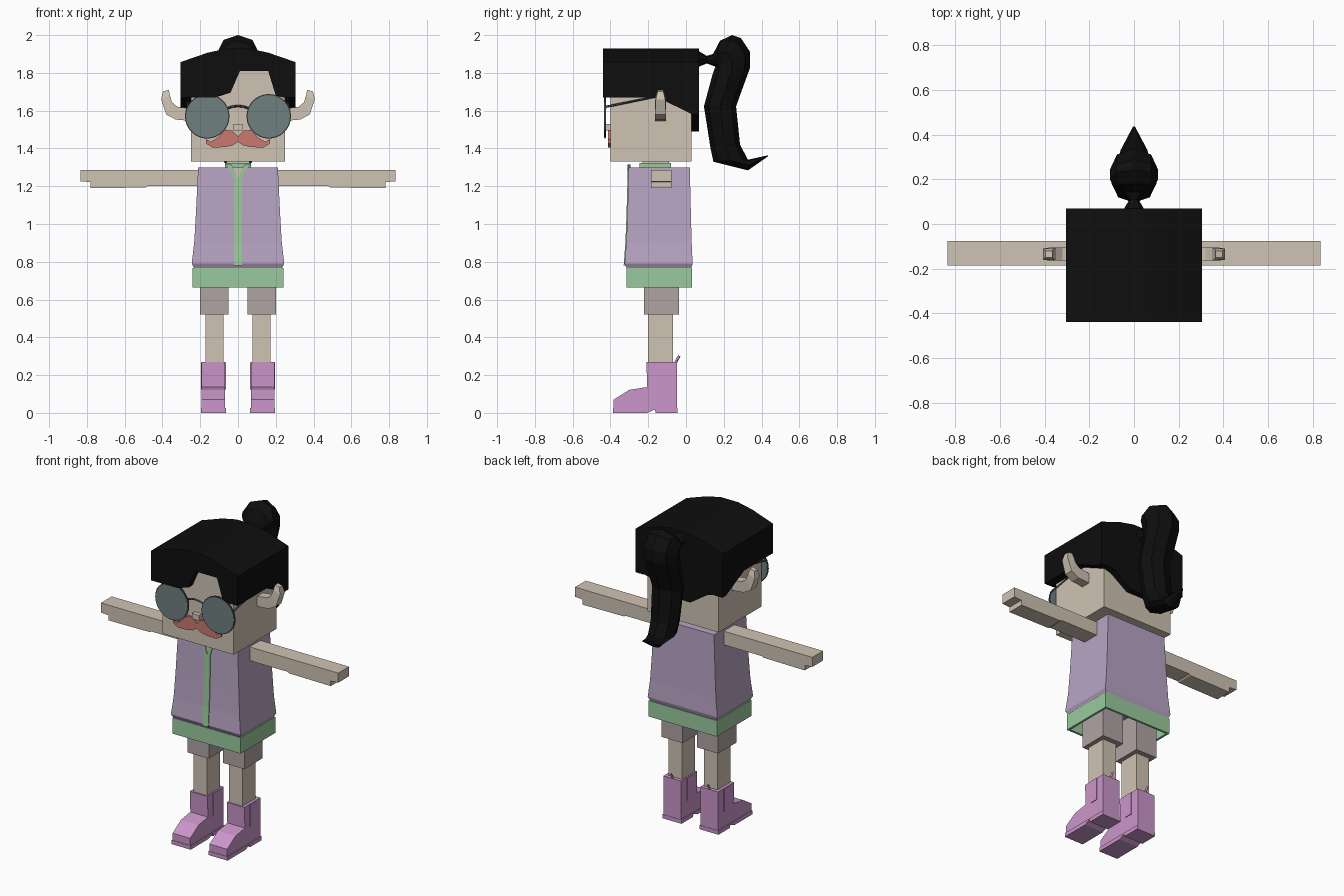
import bpy, bmesh, math
from mathutils import Vector

cube = bpy.data.objects.get("Cube")
if cube:
    bpy.data.objects.remove(cube, do_unlink=True)


def material(name, *rgb):
    lin = [((c / 255 + 0.055) / 1.055) ** 2.4 for c in rgb] + [1]
    m = bpy.data.materials.new(name)
    m.use_nodes = True
    m.diffuse_color = lin
    m.node_tree.nodes["Principled BSDF"].inputs["Base Color"].default_value = lin
    return m


SKIN = material("skin", 207, 195, 179)
BLACK = material("black hair", 14, 14, 14)
LILAC = material("lilac vest", 184, 164, 195)
GREEN = material("green trim", 154, 202, 157)
MAUVE = material("mauve shorts", 176, 164, 164)
PINK = material("pink boots", 203, 150, 203)
RUST = material("rust moustache", 200, 121, 110)
LENS = material("grey lens", 112, 128, 128)
FRAME = material("dark frame", 66, 70, 70)


def finish(name, bm, mat):
    bmesh.ops.recalc_face_normals(bm, faces=bm.faces)
    me = bpy.data.meshes.new(name)
    bm.to_mesh(me)
    bm.free()
    me.materials.append(mat)
    ob = bpy.data.objects.new(name, me)
    bpy.context.collection.objects.link(ob)
    return ob


def loft(name, rings, mat, caps=True):
    """Skin a list of equal-length point rings."""
    bm = bmesh.new()
    vs = [[bm.verts.new(p) for p in r] for r in rings]
    n = len(vs[0])
    for a, b in zip(vs, vs[1:]):
        for i in range(n):
            j = (i + 1) % n
            bm.faces.new((a[i], a[j], b[j], b[i]))
    if caps:
        bm.faces.new(vs[0])
        bm.faces.new(vs[-1])
    return finish(name, bm, mat)


def prism(name, axis, pts, lo, hi, mat):
    """Extrude a profile along x (points are y,z) or y (points are x,z)."""
    place = (lambda p, d: (d, p[0], p[1])) if axis == "x" else (lambda p, d: (p[0], d, p[1]))
    return loft(name, [[place(p, d) for p in pts] for d in (lo, hi)], mat)


def rect(hx, y0, y1, z, cx=0):
    return [(cx - hx, y0, z), (cx + hx, y0, z), (cx + hx, y1, z), (cx - hx, y1, z)]


def box(name, x0, x1, y0, y1, z0, z1, mat):
    hx, cx = (x1 - x0) / 2, (x0 + x1) / 2
    return loft(name, [rect(hx, y0, y1, z, cx) for z in (z0, z1)], mat)


def wire(name, pts, radius, mat):
    cu = bpy.data.curves.new(name, "CURVE")
    cu.dimensions = "3D"
    cu.bevel_depth = radius
    cu.bevel_resolution = 0
    sp = cu.splines.new("POLY")
    sp.points.add(len(pts) - 1)
    for q, p in zip(sp.points, pts):
        q.co = (*p, 1)
    cu.materials.append(mat)
    ob = bpy.data.objects.new(name, cu)
    bpy.context.collection.objects.link(ob)


def both(pts):
    """Close a half outline by mirroring it across x = 0."""
    return pts + [(-x, z) for x, z in reversed(pts) if x > 0]


# Head, nose and moustache
box("head", -.25, .25, -.40, .03, 1.33, 1.83, SKIN)
box("nose", -.025, .025, -.428, -.40, 1.495, 1.53, SKIN)
prism("moustache", "y", both([(0, 1.465), (.03, 1.495), (.07, 1.497), (.11, 1.455), (.145, 1.435),
      (.17, 1.45), (.168, 1.425), (.135, 1.405), (.07, 1.407), (.03, 1.415), (0, 1.435)]),
      -.413, -.399, RUST)

# Hair: cap, notched fringe, side and back panels
prism("hair_cap", "y", both([(.305, 1.815), (.305, 1.857), (.16, 1.907), (.06, 1.928)]), -.44, .07, BLACK)
prism("hair_fringe", "y", [(-.305, 1.82), (-.305, 1.67), (-.12, 1.67), (-.04, 1.695), (.01, 1.81),
      (.16, 1.81), (.2, 1.68), (.24, 1.67), (.305, 1.67), (.305, 1.82)], -.44, -.40, BLACK)
for side, s in (("left", 1), ("right", -1)):
    prism(side + "_hair_panel", "x", [(-.44, 1.82), (-.44, 1.67), (-.15, 1.67), (.035, 1.58),
          (.07, 1.58), (.07, 1.82)], .25 * s, .305 * s, BLACK)
prism("hair_back", "y", both([(.305, 1.82), (.305, 1.6), (.2, 1.57), (.08, 1.49)]), .028, .07, BLACK)

# Ponytail: octagonal sections given by two opposite (y, z) points and a half width
sections = [((.06, 1.92), (.06, 1.83), .05), ((.11, 1.89), (.11, 1.85), .02),
            ((.143, 1.9), (.15, 1.835), .05), ((.18, 1.97), (.155, 1.83), .09),
            ((.243, 2.0), (.155, 1.825), .108), ((.29, 1.985), (.15, 1.82), .108),
            ((.34, 1.91), (.147, 1.81), .108), ((.34, 1.83), (.14, 1.79), .108),
            ((.265, 1.623), (.095, 1.623), .1), ((.286, 1.42), (.13, 1.4), .09),
            ((.328, 1.34), (.145, 1.33), .08), ((.335, 1.342), (.328, 1.284), .06),
            ((.436, 1.364), (.434, 1.358), .005)]
rings = []
for a, b, w in sections:
    mid, half = (Vector(a) + Vector(b)) / 2, (Vector(a) - Vector(b)) / 2
    ring = []
    for k in range(8):
        t = math.tau * k / 8
        p = mid + half * math.cos(t)
        ring.append((w * math.sin(t), p.x, p.y))
    rings.append(ring)
loft("ponytail", rings, BLACK)

# Glasses
for side, s in (("left", 1), ("right", -1)):
    for part, r, y0, y1, mat in (("lens", .112, -.434, -.424, LENS), ("lens_rim", .118, -.431, -.426, FRAME)):
        disc = [(.163 * s + r * math.cos(math.tau * k / 28), 1.57 + r * math.sin(math.tau * k / 28))
                for k in range(28)]
        prism(f"{side}_{part}", "y", disc, y0, y1, mat)
    wire(side + "_temple", [(.268 * s, -.428, 1.62), (.262 * s, -.08, 1.69), (.262 * s, -.07, 1.64)], .006, FRAME)
wire("glasses_bridge", [(x, -.428, 1.625 - 4 * x * x) for x in (-.055, -.03, 0, .03, .055)], .006, FRAME)

# Ears: curved, tapering upward
ear_path = [((.24, 1.61), (.24, 1.545), .029), ((.32, 1.62), (.33, 1.553), .029),
            ((.35, 1.645), (.38, 1.58), .029), ((.36, 1.68), (.407, 1.66), .025),
            ((.366, 1.71), (.397, 1.702), .015)]
for side, s in (("left", 1), ("right", -1)):
    loft(side + "_ear", [[(a[0] * s, -.135 - w, a[1]), (b[0] * s, -.135 - w, b[1]),
         (b[0] * s, -.135 + w, b[1]), (a[0] * s, -.135 + w, a[1])] for a, b, w in ear_path], SKIN)

# Vest with flared hem, collar and front trim
loft("vest", [rect(.232, -.312, .027, .765), rect(.245, -.325, .035, .79), rect(.232, -.316, .03, .9),
     rect(.223, -.31, .026, 1.05), rect(.211, -.303, .02, 1.3)], LILAC)
box("neck", -.06, .06, -.23, -.09, 1.29, 1.34, SKIN)
box("collar", -.07, .07, -.245, -.08, 1.295, 1.322, GREEN)
loft("front_trim", [rect(.021, y, y + .015, z) for y, z in
     ((-.33, .78), (-.321, .9), (-.315, 1.05), (-.31, 1.23))], GREEN)
for side, s in (("left", 1), ("right", -1)):
    prism(side + "_lapel", "y", [(0, 1.23), (.021 * s, 1.23), (.035 * s, 1.28), (.07 * s, 1.315),
          (.035 * s, 1.315), (.012 * s, 1.27)], -.31, -.295, GREEN)
prism("throat", "y", [(0, 1.235), (.025, 1.3), (-.025, 1.3)], -.306, -.3, SKIN)

# Skirt band, open underneath
band = loft("skirt_band", [rect(.24, -.316, .032, z) for z in (.665, .766)], GREEN, caps=False)
band.modifiers.new("thickness", "SOLIDIFY").thickness = .02

# Limbs
for side, s in (("left", 1), ("right", -1)):
    prism(side + "_arm", "y", [(.2 * s, 1.2), (.48 * s, 1.2), (.49 * s, 1.193), (.782 * s, 1.19),
          (.782 * s, 1.222), (.835 * s, 1.226), (.835 * s, 1.287), (.2 * s, 1.287)], -.185, -.077, SKIN)
    c = .125 * s
    box(side + "_shorts_leg", c - .075, c + .075, -.222, -.038, .52, .77, MAUVE)
    box(side + "_leg", c - .048, c + .048, -.202, -.07, .2, .53, SKIN)
    c = .13 * s
    prism(side + "_boot", "x", [(-.383, .02), (-.383, .07), (-.30, .122), (-.205, .137), (-.21, .27),
          (-.047, .27), (-.047, .02)], c - .062, c + .062, PINK)
    prism(side + "_boot_sole", "x", [(-.386, 0), (-.386, .025), (-.045, .025), (-.045, 0), (-.16, 0),
          (-.165, .018), (-.205, 0)], c - .067, c + .067, PINK)
    box(side + "_boot_panels", c - .066, c + .066, -.155, -.105, .125, .268, PINK)
    wire(side + "_boot_tab", [(c, -.055, .265), (c, -.045, .285), (c, -.035, .302)], .007, PINK)
